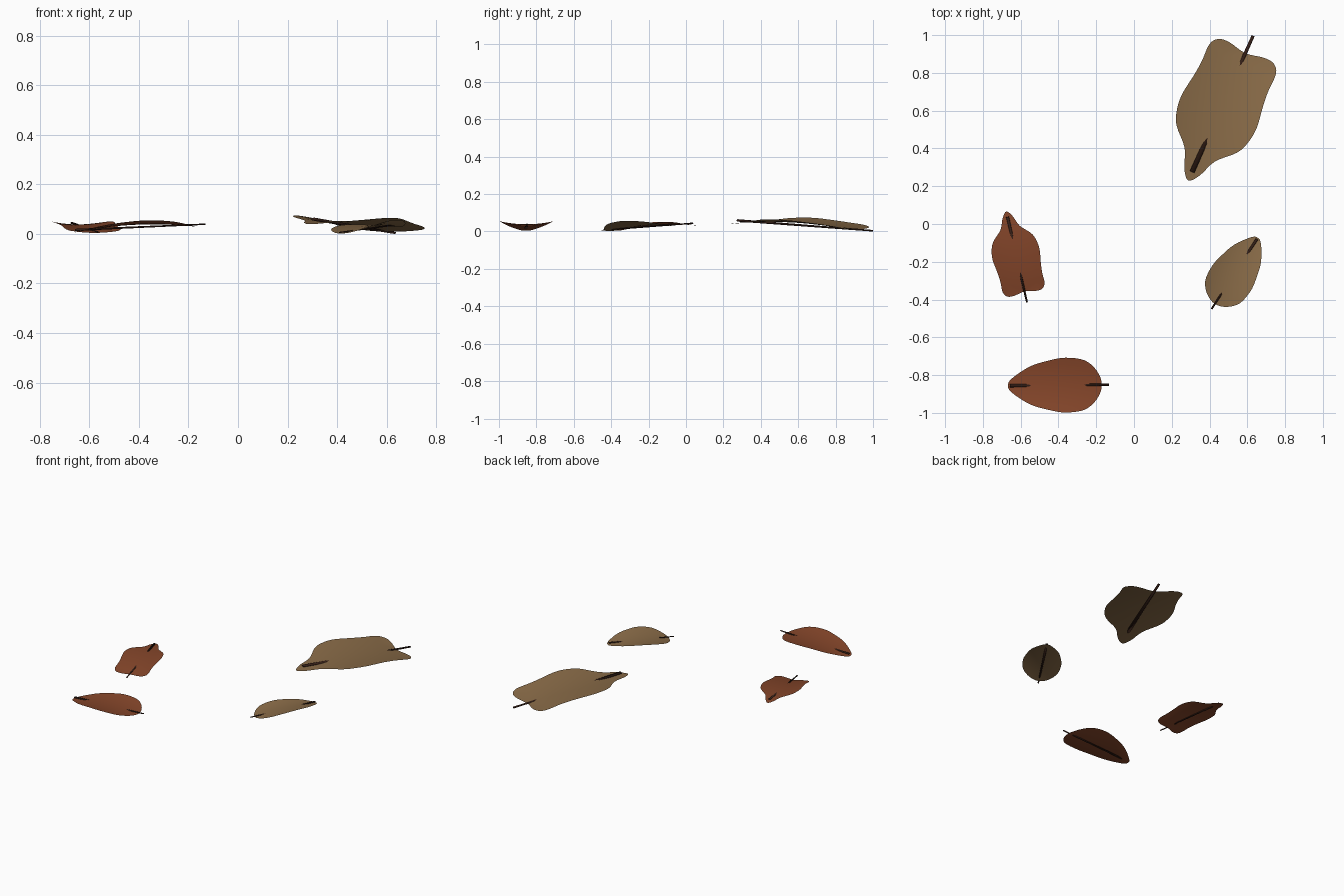
import bpy
import bmesh
from mathutils import Matrix, Vector

cube = bpy.data.objects.get("Cube")
if cube:
    bpy.data.objects.remove(cube, do_unlink=True)


def material(name, rgb):
    mat = bpy.data.materials.new(name)
    mat.use_nodes = True
    color = (*rgb, 1)
    mat.diffuse_color = color
    node = mat.node_tree.nodes["Principled BSDF"]
    node.inputs["Base Color"].default_value = color
    node.inputs["Roughness"].default_value = 0.8
    return mat


tan = material("dry_tan", (0.25, 0.147, 0.064))
rust = material("rust_brown", (0.235, 0.061, 0.023))
dark = material("dark_stem_brown", (0.034, 0.013, 0.008))

# Half outlines from tip to stem: distance along the axis, half width
LOBED = [(0, 0), (.05, .045), (.15, .088), (.24, .175), (.31, .206), (.4, .217), (.525, .2),
         (.61, .193), (.705, .193), (.75, .16), (.757, .1), (.739, 0)]
OVAL = [(0, 0), (.02, .037), (.116, .1), (.222, .132), (.307, .145), (.407, .13), (.471, .074), (.497, 0)]


def smooth_profile(points, steps=4):
    """Catmull-Rom curve through the half outline, mirrored at both ends."""
    pts = [Vector(p) for p in points]
    flip = Vector((1, -1))
    pts = [pts[1] * flip] + pts + [pts[-2] * flip]
    out = []
    for a, b, c, d in zip(pts, pts[1:], pts[2:], pts[3:]):
        for k in range(steps):
            t = k / steps
            out.append(b + (c - a) * t / 2 + (a * 2 - b * 5 + c * 4 - d) * t * t / 2
                       + (b * 3 - a - c * 3 + d) * t ** 3 / 2)
    return out + [pts[-2]]


def add_object(name, bm, mat):
    mesh = bpy.data.meshes.new(name)
    bm.to_mesh(mesh)
    bm.free()
    mesh.materials.append(mat)
    mesh.shade_smooth()
    obj = bpy.data.objects.new(name, mesh)
    bpy.context.collection.objects.link(obj)
    return obj


def make_leaf(name, outline, mat, scale, tip, direction, ends, arch, cup, roll, vein):
    forward = Vector((*direction, 0)).normalized()
    side = Vector((forward.y, -forward.x, 0))
    origin = Vector((*tip, 0))
    profile = smooth_profile(outline)
    length = profile[-1].x
    widest = max(p.y for p in profile)
    arcs = [0]
    for p, q in zip(profile, profile[1:]):
        arcs.append(arcs[-1] + (q - p).length)

    # Curled blade: rows across the leaf, arched lengthwise and cupped sideways
    bm = bmesh.new()
    half = 5
    rows = []
    for p, arc in zip(profile, arcs):
        middle = length * arc / arcs[-1]
        row = []
        for j in range(-half, half + 1):
            s = j / half
            u = middle + (p.x - middle) * s * s
            v = s * p.y
            t = min(max(u / length, 0), 1)
            w = v / widest
            z = ends[0] + (ends[1] - ends[0]) * t + arch * 4 * t * (1 - t) + cup * w * w + roll * w
            co = origin + (forward * u + side * v) * scale
            row.append(bm.verts.new((co.x, co.y, z)))
        rows.append(row)
    for a, b in zip(rows, rows[1:]):
        for j in range(2 * half):
            bm.faces.new((a[j], a[j + 1], b[j + 1], b[j]))
    bmesh.ops.remove_doubles(bm, verts=bm.verts, dist=0.0005)
    blade = add_object(name + "_blade", bm, mat)

    # Straight, flattened, tapered midrib that pierces the arched blade
    start, stop, z_start, z_stop = vein
    a = origin + forward * start * scale + Vector((0, 0, z_start))
    b = origin + forward * stop * scale + Vector((0, 0, z_stop))
    radius = 0.06 * widest * scale
    bm = bmesh.new()
    bmesh.ops.create_cone(bm, cap_ends=True, segments=8, radius1=radius,
                          radius2=radius * 0.65, depth=(b - a).length)
    bm.transform(Matrix.Diagonal((1, 0.5, 1, 1)))
    bm.transform((b - a).to_track_quat('Z', 'Y').to_matrix().to_4x4())
    bmesh.ops.translate(bm, verts=bm.verts, vec=(a + b) / 2)
    return [blade, add_object(name + "_midrib", bm, dark)]


parts = []
parts += make_leaf("large_lobed_leaf", LOBED, tan, 1, (.287, .23), (.409, .912),
                   (.045, .015), .025, .02, -.005, (.05, .84, .065, .01))
parts += make_leaf("small_lobed_leaf", LOBED, rust, .587, (-.676, .066), (.222, -.975),
                   (.037, .01), .018, .014, 0, (.05, .84, .05, .014))
parts += make_leaf("small_oval_leaf", OVAL, tan, .84, (.655, -.073), (-.544, -.839),
                   (.035, .008), .017, .016, -.01, (.01, .535, .045, .012))
parts += make_leaf("large_oval_leaf", OVAL, rust, 1, (-.667, -.856), (1, .01),
                   (.01, .035), .02, .016, 0, (.01, .535, .022, .045))

# Rest everything on the ground
lowest = min(v.co.z for o in parts for v in o.data.vertices)
for o in parts:
    for v in o.data.vertices:
        v.co.z -= lowest
